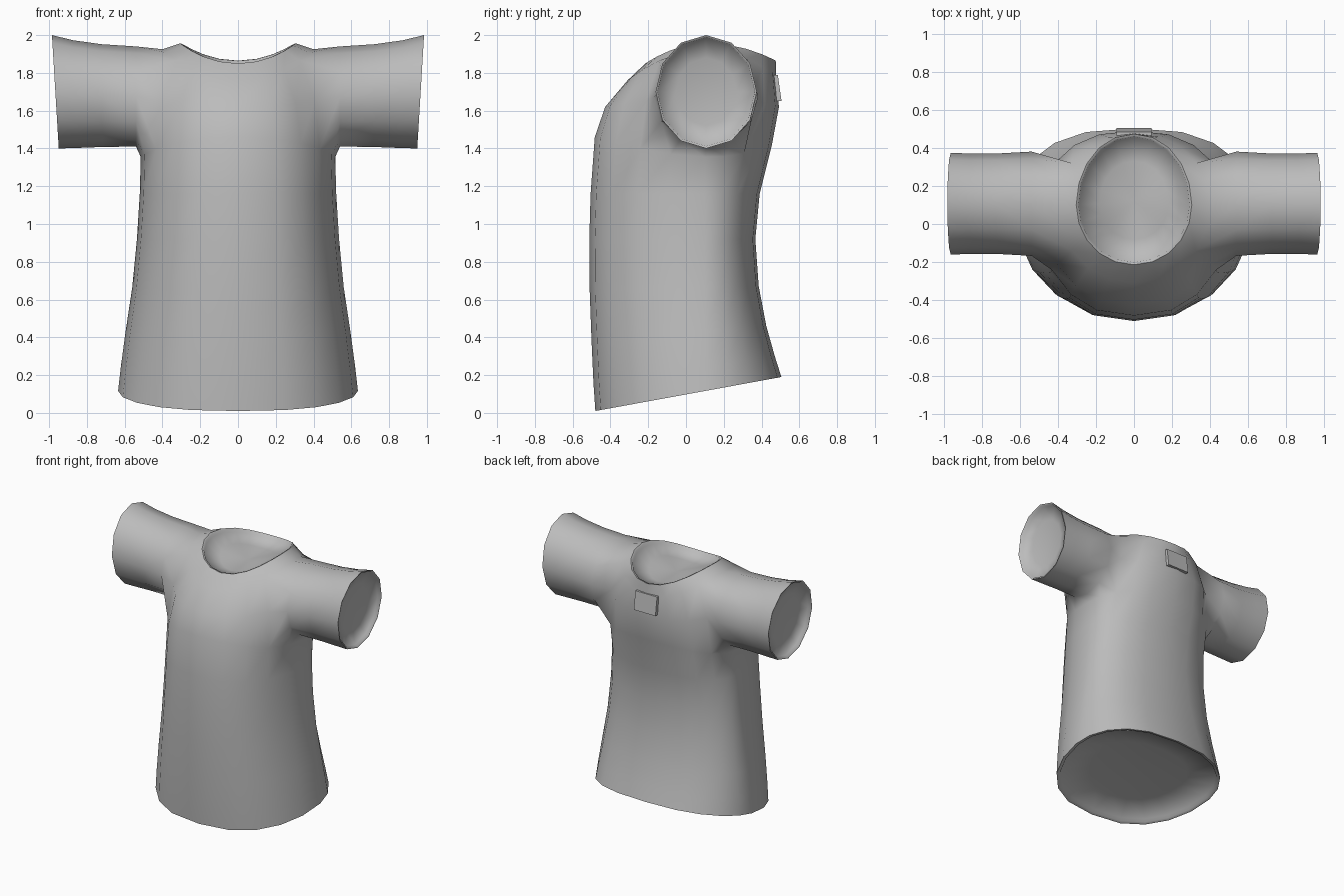
import bpy, bmesh, math
from mathutils import Vector

if "Cube" in bpy.data.objects:
    bpy.data.objects.remove(bpy.data.objects["Cube"])

N = 20          # sides around the torso
ARM = 12        # sides around each sleeve

cloth = bpy.data.materials.new("grey cloth")
cloth.diffuse_color = (0.5, 0.5, 0.5, 1)
cloth.use_nodes = True
cloth.node_tree.nodes["Principled BSDF"].inputs["Base Color"].default_value = cloth.diffuse_color


def finish(bm, name, smooth):
    bmesh.ops.recalc_face_normals(bm, faces=bm.faces)
    for f in bm.faces:
        f.smooth = smooth
    mesh = bpy.data.meshes.new(name)
    bm.to_mesh(mesh)
    bm.free()
    obj = bpy.data.objects.new(name, mesh)
    bpy.context.collection.objects.link(obj)
    mesh.materials.append(cloth)
    return obj


def bridge(bm, a, b):
    n = len(a)
    for k in range(n):
        j = (k + 1) % n
        bm.faces.new((a[k], a[j], b[j], b[k]))


def close_opening(bm, loop, inward, drop):
    """Thin rim and a shallow dished lining."""
    inward = Vector(inward)
    centre = sum((v.co for v in loop), Vector()) / len(loop)
    last = loop
    for t, depth in ((0.04, 0.004), (0.055, 0.025), (0.4, 0.025 + 0.6 * (drop - 0.025))):
        ring = [bm.verts.new(v.co.lerp(centre, t) + inward * depth) for v in loop]
        bridge(bm, last, ring)
        last = ring
    hub = bm.verts.new(centre + inward * drop)
    for k in range(len(last)):
        bm.faces.new((last[k], last[(k + 1) % len(last)], hub))
    for k in range(len(loop)):
        bm.edges.get((loop[k], loop[(k + 1) % len(loop)])).smooth = False


# torso rings, hem to neckline:
# front z, back z, front y, back y, half width, rise at sides, front and back squareness
RINGS = [
    (0.01, 0.19, -0.48, 0.505, 0.635, 0, .80, .78),
    (0.16, 0.30, -0.49, 0.47, 0.62, 0, .80, .78),
    (0.38, 0.46, -0.50, 0.425, 0.595, 0, .80, .8),
    (0.65, 0.67, -0.51, 0.385, 0.56, 0, .80, .82),
    (0.92, 0.92, -0.512, 0.367, 0.535, 0, .80, .84),
    (1.16, 1.16, -0.505, 0.39, 0.52, 0, .80, .84),
    (1.46, 1.42, -0.483, 0.455, 0.515, -0.08, .82, .84),
    (1.62, 1.62, -0.428, 0.492, 0.49, 0.05, .88, .84),
    (1.76, 1.78, -0.31, 0.478, 0.40, 0.155, .95, .9),
    (1.85, 1.865, -0.215, 0.475, 0.305, 0.10, .97, .97),
]
LOW, MID, TOP = 6, 7, 8     # rings that border the armholes

bm = bmesh.new()
rings = []
for zf, zb, yf, yb, rx, rise, pf, pb in RINGS:
    ring = []
    for i in range(N):
        a = math.tau * i / N
        c, s = math.cos(a), math.sin(a)
        x = rx * math.copysign(abs(c) ** (pb if s > 0 else pf), c) if abs(c) > 1e-6 else 0
        mid = 0.10      # widest line, in plane with the arms
        y = mid + s * (yb - mid if s > 0 else mid - yf)
        z = zf + (zb - zf) * (y - yf) / (yb - yf) + rise * c * c
        ring.append(bm.verts.new((x, y, z)))
    rings.append(ring)

# torso skin, leaving an opening four columns wide on each side
half = N // 2
gap = {i % N for i in (-2, -1, 0, 1, half - 2, half - 1, half, half + 1)}
for r in range(len(rings) - 1):
    for i in range(N):
        if LOW <= r < TOP and i in gap:
            continue
        j = (i + 1) % N
        bm.faces.new((rings[r][i], rings[r][j], rings[r + 1][j], rings[r + 1][i]))
close_opening(bm, rings[0], (0, 0, 1), 0.06)
close_opening(bm, rings[-1], (0, 0, -1), 0.08)

# sleeves: x, centre z, half width, half height, slant of the cuff
SLEEVE = [(0.54, 1.675, 0.275, 0.265, 0.0),
          (0.72, 1.68, 0.265, 0.272, 0.02),
          (0.86, 1.688, 0.265, 0.285, 0.05),
          (0.967, 1.70, 0.268, 0.30, 0.06)]
# armhole border from the lowest point forward and round: ring, column
BORDER = [(LOW, 0), (LOW, -1), (LOW, -2), (MID, -2), (TOP, -2), (TOP, -1),
          (TOP, 0), (TOP, 1), (TOP, 2), (MID, 2), (LOW, 2), (LOW, 1)]
for side in (1, -1):
    loop = [rings[r][(c if side == 1 else half - c) % N] for r, c in BORDER]
    for x, cz, ry, rz, slant in SLEEVE:
        new = []
        for k in range(ARM):
            a = math.tau * k / ARM
            dz = -rz * math.cos(a)
            new.append(bm.verts.new((side * (x + slant * dz),
                                     0.107 - ry * math.sin(a), cz + dz)))
        bridge(bm, loop, new)
        loop = new
    close_opening(bm, loop, (-side, 0, 0), 0.06)

# unused vertices inside the armholes
bmesh.ops.delete(bm, geom=[v for v in bm.verts if not v.link_faces], context='VERTS')
finish(bm, "shirt", True)

# small label on the upper back
bm = bmesh.new()
bmesh.ops.create_cube(bm, size=1)
for v in bm.verts:
    up, out = v.co.z > 0, v.co.y > 0
    v.co.x *= 0.185
    v.co.z = 1.79 if up else 1.65
    v.co.y = (0.486 if up else 0.506) if out else (0.465 if up else 0.475)
finish(bm, "back_label", False)
